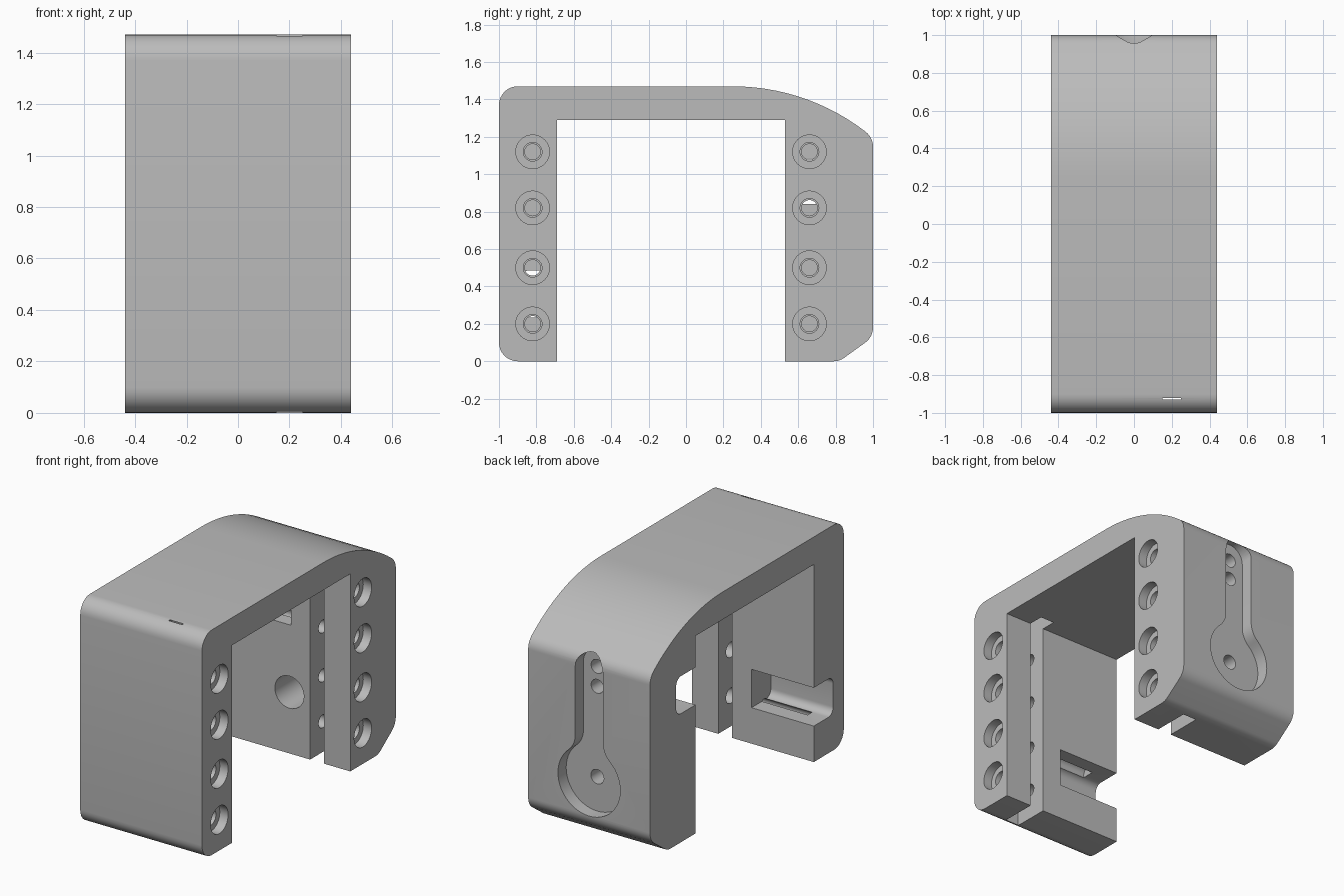
import bpy
import bmesh
from math import sin, cos, tan, pi, asin, atan2, hypot
from mathutils import Vector

if "Cube" in bpy.data.objects:
    bpy.data.objects.remove(bpy.data.objects["Cube"], do_unlink=True)

grey = bpy.data.materials.new("plain_grey")
grey.use_nodes = True
colour = (0.5, 0.5, 0.5, 1)
grey.diffuse_color = colour
grey.node_tree.nodes["Principled BSDF"].inputs["Base Color"].default_value = colour

HALF = 0.44   # half width of the bracket


def arc(cx, cy, r, start, end, steps):
    return [(cx + r * cos(start + (end - start) * i / steps),
             cy + r * sin(start + (end - start) * i / steps)) for i in range(steps + 1)]


def rounded(corners, steps=8):
    """Outline from (u, v, radius) corners, filleting those with a radius."""
    out = []
    for i, (u, v, r) in enumerate(corners):
        p = Vector((u, v))
        if r == 0:
            out.append((u, v))
            continue
        a = (Vector(corners[i - 1][:2]) - p).normalized()
        b = (Vector(corners[(i + 1) % len(corners)][:2]) - p).normalized()
        half = a.angle(b) / 2
        centre = p + (a + b).normalized() * (r / sin(half))
        s = p + a * (r / tan(half)) - centre
        e = p + b * (r / tan(half)) - centre
        sweep = s.angle(e)
        for k in range(steps + 1):
            t = k / steps
            q = centre + (s * sin((1 - t) * sweep) + e * sin(t * sweep)) / sin(sweep)
            out.append((q.x, q.y))
    return out


def prism(name, outline, axis, lo, hi):
    """Extrude an outline along x (outline in y, z) or y (outline in x, z)."""
    def place(u, v, d):
        return (d, u, v) if axis == "x" else (u, d, v)
    bm = bmesh.new()
    face = bm.faces.new([bm.verts.new(place(u, v, lo)) for u, v in outline])
    new = bmesh.ops.extrude_face_region(bm, geom=[face])["geom"]
    bmesh.ops.translate(bm, vec=place(0, 0, hi - lo),
                        verts=[g for g in new if isinstance(g, bmesh.types.BMVert)])
    bmesh.ops.recalc_face_normals(bm, faces=bm.faces)
    mesh = bpy.data.meshes.new(name)
    bm.to_mesh(mesh)
    bm.free()
    mesh.materials.append(grey)
    obj = bpy.data.objects.new(name, mesh)
    bpy.context.collection.objects.link(obj)
    return obj


def bore(name, u, v, r, axis, lo, hi):
    return prism(name, arc(u, v, r, 0, 2 * pi, 32)[:-1], axis, lo, hi)


def box(name, u0, u1, v0, v1, axis, lo, hi):
    return prism(name, [(u0, v0), (u1, v0), (u1, v1), (u0, v1)], axis, lo, hi)


# Arch-shaped body with a sloping curved back shoulder
R = 1.16
shoulder = arc(0.25, 1.47 - R, R, pi / 2, pi / 2 - asin(0.75 / R), 14)
corners = [(-1, 0, 0.1), (-1, 1.47, 0.1)]
corners += [(u, v, 0) for u, v in shoulder[:-1]] + [(*shoulder[-1], 0.1)]
corners += [(1, 0.13, 0.1), (0.82, 0, 0.1), (0.53, 0, 0),
            (0.53, 1.29, 0), (-0.69, 1.29, 0), (-0.69, 0, 0)]
body = prism("bracket_body", rounded(corners), "x", -HALF, HALF)

cutters = []
# Per leg: inner face y, outward direction, groove top, side pocket heights, bolt row y
legs = [("front", -0.69, -1, 1.4675, 0.235, 0.485, -0.82),
        ("back", 0.53, 1, 1.29, 0.84, 1.085, 0.66)]
for name, inner, out, top, low, high, row in legs:
    # Clamping groove behind the bolt strip
    cutters.append(box(name + "_groove", inner - out * 0.1, inner + out * 0.24,
                       -0.1, top, "x", 0.15, 0.25))
    # Round-cornered pocket open to the side
    deep = inner + out * 0.2
    cutters.append(prism(name + "_pocket", rounded([
        (inner - out * 0.1, low, 0), (deep, low, 0.05),
        (deep, high, 0.05), (inner - out * 0.1, high, 0)]), "x", -HALF - 0.1, 0.01))
    # Counterbored bolt holes
    for z in (0.2, 0.5, 0.82, 1.12):
        cutters.append(bore(name + "_bolt_head", row, z, 0.09, "x", HALF - 0.06, HALF + 0.1))
        cutters.append(bore(name + "_bolt_clearance", row, z, 0.05, "x", 0.2, HALF))
        cutters.append(bore(name + "_bolt_thread", row, z, 0.042, "x", -0.32, 0.22))

# Keyhole-shaped recess in the back: disc, blended neck and round tip
disc_z, disc_r, neck, blend = 0.4, 0.225, 0.1, 0.15
rise = ((disc_r + blend) ** 2 - (neck + blend) ** 2) ** 0.5
theta = atan2(rise, neck + blend)
side = arc(neck + blend, disc_z + rise, blend, pi + theta, pi, 8)
outline = arc(0, disc_z, disc_r, pi - theta, 2 * pi + theta, 40)
outline += side[1:] + arc(0, 1.13, neck, 0, pi, 16)
outline += [(-u, v) for u, v in reversed(side[1:])]
cutters.append(prism("keyhole_recess", outline, "y", 0.915, 1.2))

# Screw holes in the recess, and the wide bore on the inside of the back leg
cutters.append(bore("recess_screw", 0, disc_z, 0.047, "y", 0.7, 0.95))
for z in (0.99, 1.12):
    cutters.append(bore("tip_screw", 0, z, 0.045, "y", 0.65, 0.95))
cutters.append(bore("inner_bore", 0, disc_z, 0.105, "y", 0.4, 0.8))

for cutter in cutters:
    cutter.hide_render = True
    mod = body.modifiers.new(cutter.name, "BOOLEAN")
    mod.operation = "DIFFERENCE"
    mod.solver = "EXACT"
    mod.object = cutter

# Bake the cuts and remove the cutters
bpy.context.view_layer.update()
baked = bpy.data.meshes.new_from_object(body.evaluated_get(bpy.context.evaluated_depsgraph_get()))
body.modifiers.clear()
body.data = baked
for cutter in cutters:
    bpy.data.objects.remove(cutter, do_unlink=True)

bpy.ops.object.select_all(action="DESELECT")
body.select_set(True)
bpy.context.view_layer.objects.active = body
bpy.ops.object.shade_smooth_by_angle(angle=0.5)
